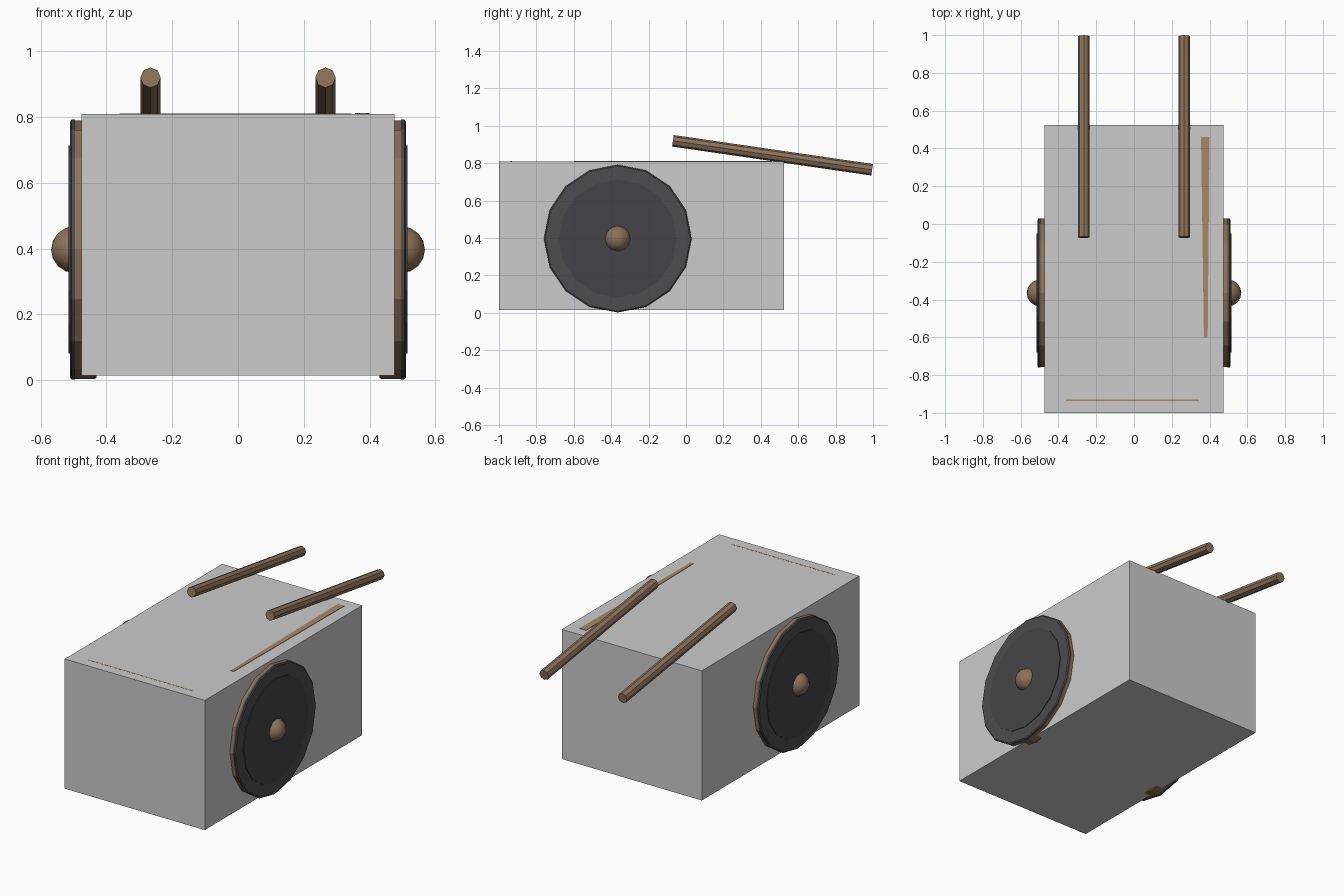
import bpy, bmesh, math
from mathutils import Vector

if "Cube" in bpy.data.objects:
    bpy.data.objects.remove(bpy.data.objects["Cube"])


def material(name, rgb):
    m = bpy.data.materials.new(name)
    m.diffuse_color = (*rgb, 1)
    m.use_nodes = True
    m.node_tree.nodes["Principled BSDF"].inputs["Base Color"].default_value = m.diffuse_color
    return m


WOOD = material("wood", (0.26, 0.17, 0.10))
PALE = material("pale_wood", (0.38, 0.25, 0.13))
IRON = material("dark_iron", (0.075, 0.075, 0.082))
DARK = material("darker_iron", (0.06, 0.06, 0.068))


def finish(name, bm, mat=None):
    bmesh.ops.recalc_face_normals(bm, faces=bm.faces)
    me = bpy.data.meshes.new(name)
    bm.to_mesh(me)
    bm.free()
    ob = bpy.data.objects.new(name, me)
    bpy.context.collection.objects.link(ob)
    if mat:
        me.materials.append(mat)
    return ob


def prism(name, outline, z0, z1, mat=None):
    """Extrude an xy outline between two heights."""
    bm = bmesh.new()
    face = bm.faces.new([bm.verts.new((x, y, z0)) for x, y in outline])
    top = bmesh.ops.extrude_face_region(bm, geom=[face])["geom"]
    for v in top:
        if isinstance(v, bmesh.types.BMVert):
            v.co.z = z1
    return finish(name, bm, mat)


def box(name, x0, x1, y0, y1, z0, z1, mat=None):
    return prism(name, [(x0, y0), (x1, y0), (x1, y1), (x0, y1)], z0, z1, mat)


def rod(name, a, b, r, sides, mat):
    """Closed cylinder between two points."""
    a, b = Vector(a), Vector(b)
    bm = bmesh.new()
    bmesh.ops.create_cone(bm, cap_ends=True, segments=sides, radius1=r,
                          radius2=r, depth=(b - a).length)
    ob = finish(name, bm, mat)
    ob.location = (a + b) / 2
    ob.rotation_mode = 'QUATERNION'
    ob.rotation_quaternion = (b - a).to_track_quat('Z', 'Y')
    return ob


def lathe(name, profile, sides, centre, sign, mat):
    """Spin (x, radius) points around the axle line; ends are capped."""
    bm = bmesh.new()
    rings = [[bm.verts.new((sign * x,
                            centre[0] + r * math.cos(2 * math.pi * i / sides),
                            centre[1] + r * math.sin(2 * math.pi * i / sides)))
              for i in range(sides)] for x, r in profile]
    for p, q in zip(rings, rings[1:]):
        for i in range(sides):
            j = (i + 1) % sides
            bm.faces.new((p[i], p[j], q[j], q[i]))
    bm.faces.new(rings[0])
    bm.faces.new(rings[-1])
    return finish(name, bm, mat)


# Big plain body block
box("body_block", -0.475, 0.475, -1.0, 0.525, 0.015, 0.81)

# Thin board edges showing through the top
prism("side_rail", [(0.37, -0.6), (0.39, -0.6), (0.40, 0.46), (0.355, 0.46)],
      0.70, 0.8125, PALE)
box("front_board", -0.36, 0.345, -0.938, -0.93, 0.60, 0.8105, PALE)

# Wheels, mirrored left and right
AXLE = (-0.365, 0.397)
for side, s in (("right", 1), ("left", -1)):
    lathe(side + "_wheel_rim", [(0.43, 0.389), (0.435, 0.393), (0.496, 0.393)],
          16, AXLE, s, WOOD)
    lathe(side + "_wheel_tyre", [(0.495, 0.395), (0.506, 0.395), (0.511, 0.388)],
          16, AXLE, s, IRON)
    lathe(side + "_wheel_disc", [(0.505, 0.316), (0.515, 0.316)],
          16, AXLE, s, DARK)

    # Rounded hub cap
    bm = bmesh.new()
    bmesh.ops.create_uvsphere(bm, u_segments=12, v_segments=8, radius=0.071)
    hub = finish(side + "_hub", bm, WOOD)
    hub.location = (s * 0.497, *AXLE)
    hub.rotation_euler = (0, math.pi / 2, 0)
    for p in hub.data.polygons:
        p.use_smooth = True

    # Sloping handle bars at the back
    rod(side + "_handle", (s * 0.266, -0.07, 0.92), (s * 0.266, 0.995, 0.765),
        0.031, 8, WOOD)

# Axle joining the wheels
rod("axle", (-0.46, *AXLE), (0.46, *AXLE), 0.03, 8, WOOD)
